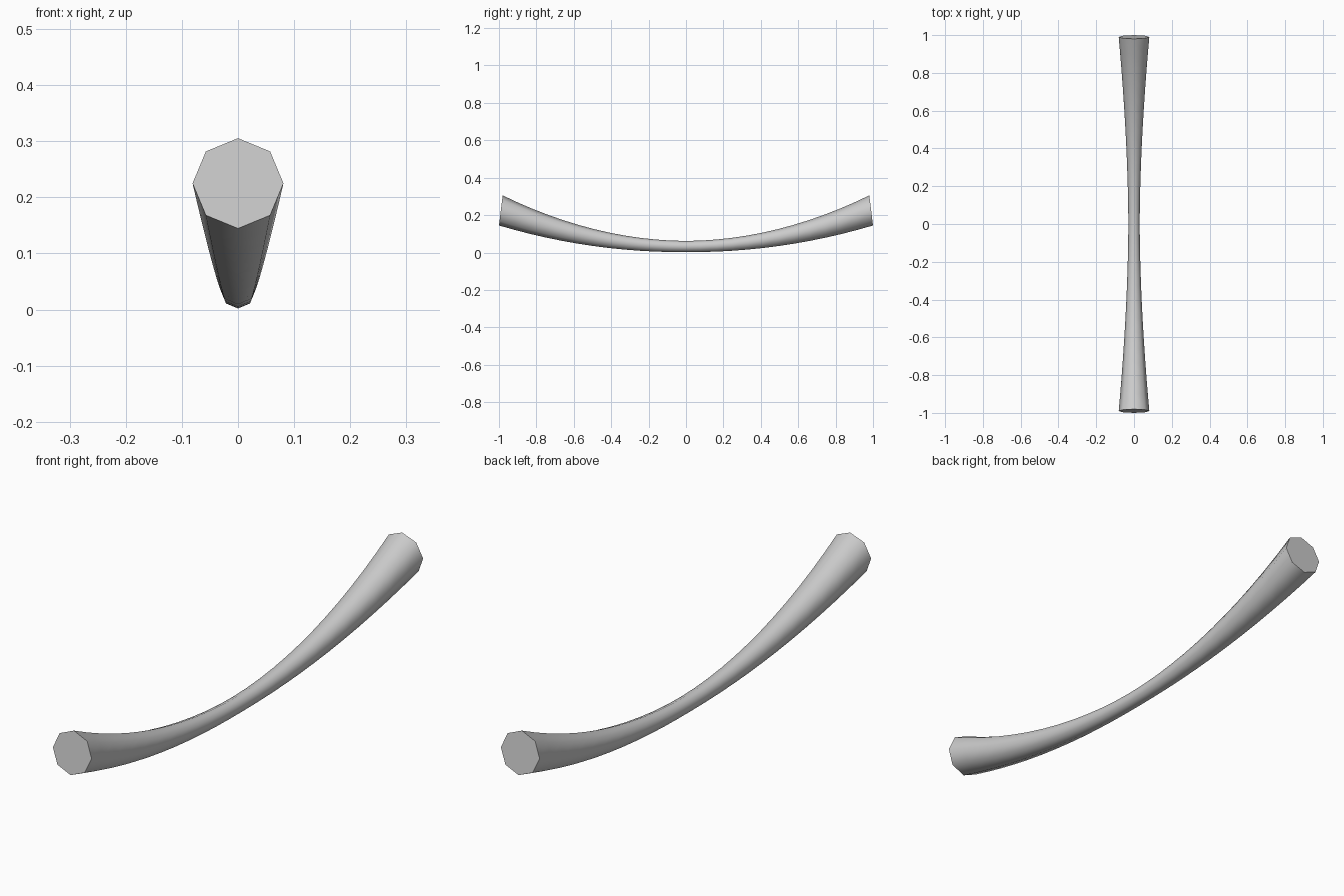
import bpy, bmesh, math

if "Cube" in bpy.data.objects:
    bpy.data.objects.remove(bpy.data.objects["Cube"])

SIDES, RINGS = 8, 25
bm = bmesh.new()

# Octagonal rings swept along a sagging arc, thick at the ends
rings = []
for i in range(RINGS):
    t = -1 + 2 * i / (RINGS - 1)
    radius = 0.03 + 0.051 * abs(t) ** 1.75
    centre_z = 0.032 + 0.193 * t * t
    tilt = math.radians(7) * t
    ring = []
    for k in range(SIDES):
        a = 2 * math.pi * k / SIDES
        u = radius * math.sin(a)
        ring.append(bm.verts.new((radius * math.cos(a),
                                  0.99 * t - u * math.sin(tilt),
                                  centre_z + u * math.cos(tilt))))
    rings.append(ring)

# Skin between rings, smooth
for r0, r1 in zip(rings, rings[1:]):
    for k in range(SIDES):
        n = (k + 1) % SIDES
        bm.faces.new((r0[k], r0[n], r1[n], r1[k]))

# Flat end caps
bm.faces.new(rings[0])
bm.faces.new(rings[-1])
bmesh.ops.recalc_face_normals(bm, faces=bm.faces)

mesh = bpy.data.meshes.new("curved_handle")
bm.to_mesh(mesh)
bm.free()
handle = bpy.data.objects.new("curved_handle", mesh)
bpy.context.collection.objects.link(handle)
bpy.context.view_layer.objects.active = handle
handle.select_set(True)
bpy.ops.object.shade_smooth_by_angle(angle=math.radians(60))
